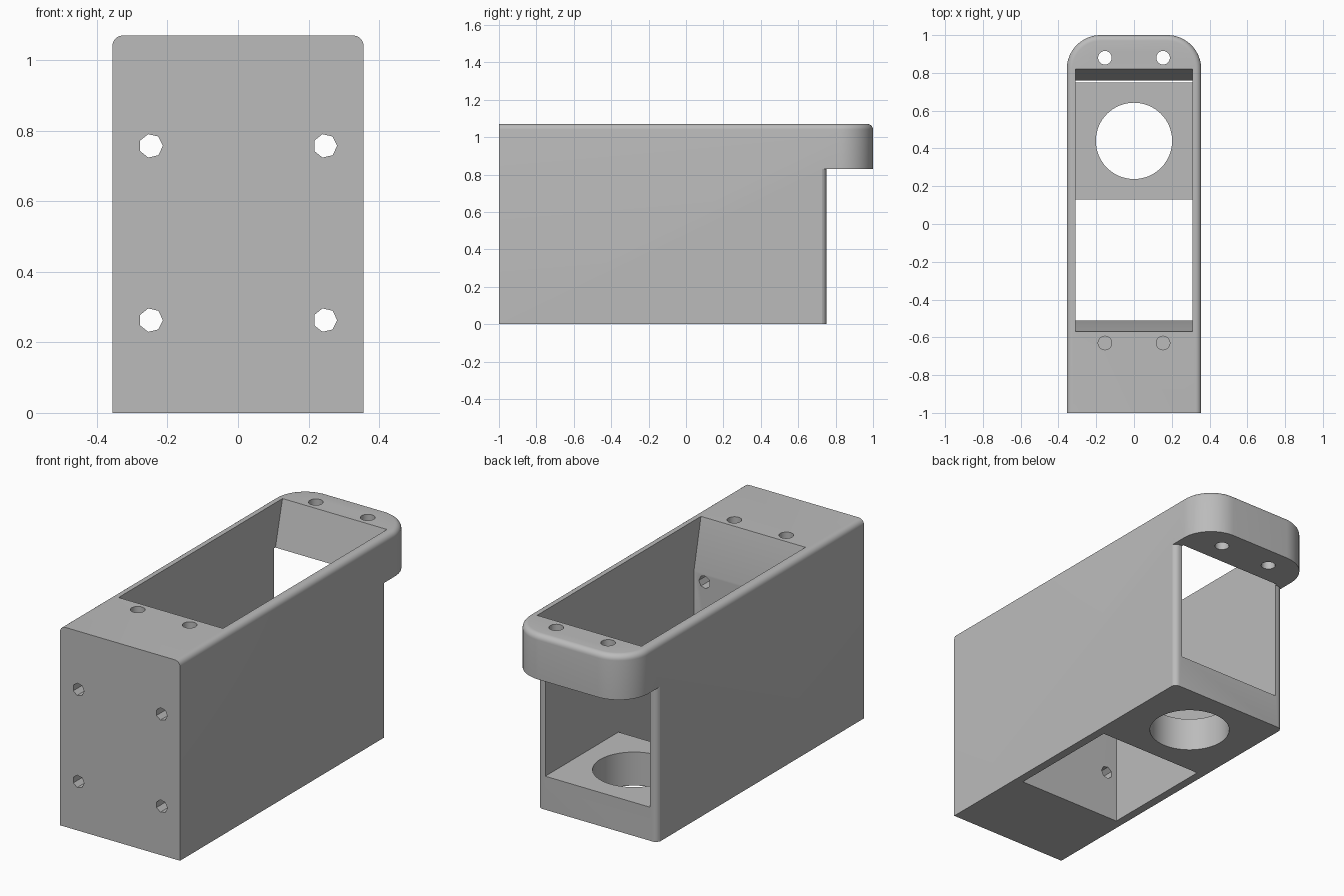
import bpy, bmesh, math

if "Cube" in bpy.data.objects:
    bpy.data.objects.remove(bpy.data.objects["Cube"])

W, TOP, FILLET = 0.356, 1.07, 0.03


def make_object(name, bm):
    bmesh.ops.recalc_face_normals(bm, faces=bm.faces)
    mesh = bpy.data.meshes.new(name)
    bm.to_mesh(mesh)
    bm.free()
    obj = bpy.data.objects.new(name, mesh)
    bpy.context.collection.objects.link(obj)
    return obj


def loft(name, rings):
    """Skin a stack of equal-length rings and cap both ends."""
    bm = bmesh.new()
    vs = [[bm.verts.new(p) for p in ring] for ring in rings]
    n = len(vs[0])
    for a, b in zip(vs, vs[1:]):
        for i in range(n):
            j = (i + 1) % n
            bm.faces.new((a[i], a[j], b[j], b[i]))
    bm.faces.new(vs[0])
    bm.faces.new(vs[-1])
    return make_object(name, bm)


def outline(inset, z):
    """Plan of the housing: square front, rounded back corners."""
    w, r = W - inset, 0.18 - inset
    right = [(w, -1.0)]
    for i in range(17):
        a = math.pi / 2 * i / 16
        right.append((w - r + r * math.cos(a), 0.82 + r * math.sin(a)))
    return [(x, y, z) for x, y in right] + [(-x, y, z) for x, y in reversed(right)]


def hole(name, radius, sides, axis, a, b, lo, hi):
    """Cylinder cutter along z (a, b = x, y) or along y (a, b = x, z)."""
    rings = []
    for t in (lo, hi):
        ring = []
        for i in range(sides):
            ang = 2 * math.pi * i / sides
            u, v = a + radius * math.cos(ang), b + radius * math.sin(ang)
            ring.append((u, v, t) if axis == 'z' else (u, t, v))
        rings.append(ring)
    return loft(name, rings)


def cut(target, cutter):
    cutter.hide_render = True
    mod = target.modifiers.new("cut", 'BOOLEAN')
    mod.operation, mod.solver, mod.object = 'DIFFERENCE', 'EXACT', cutter
    bpy.context.view_layer.objects.active = target
    bpy.ops.object.modifier_apply(modifier=mod.name)
    bpy.data.objects.remove(cutter, do_unlink=True)


# Housing block with a filleted top edge
rings = [outline(0, 0)]
for i in range(7):
    a = math.pi / 2 * i / 6
    rings.append(outline(FILLET * (1 - math.cos(a)), TOP - FILLET + FILLET * math.sin(a)))
housing = loft("housing", rings)

# Step below the overhanging rear lip, leaving small rounded corners
half = [(0.6, 1.2), (0.6, 0.715)]
for i in range(1, 7):
    a = math.pi / 2 * i / 6
    half.append((W - FILLET + FILLET * math.cos(a), 0.72 + FILLET * math.sin(a)))
plan = half + [(-x, y) for x, y in reversed(half)]
cut(housing, loft("step_cutter", [[(x, y, z) for x, y in plan] for z in (-0.2, 0.83)]))

# Cavity: tapered top mouth, open back, floor shelf, open bottom
side = [(-0.583, 1.13), (-0.51, 0.80), (-0.51, -0.1), (0.13, -0.1),
        (0.13, 0.18), (0.76, 0.18), (0.76, 0.83), (0.835, 1.13)]
cut(housing, loft("cavity_cutter", [[(x, y, z) for y, z in side] for x in (-0.31, 0.31)]))

# Large round hole in the floor shelf
cut(housing, hole("floor_hole", 0.202, 64, 'z', 0, 0.44, -0.1, 0.3))

# Screw holes: lip (through), top (blind) and front wall (coarse, through)
for s in (-1, 1):
    cut(housing, hole("lip_hole", 0.036, 24, 'z', s * 0.154, 0.88, 0.7, 1.2))
    cut(housing, hole("top_hole", 0.036, 24, 'z', s * 0.154, -0.63, 0.80, 1.2))
    for z in (0.263, 0.757):
        cut(housing, hole("front_hole", 0.034, 7, 'y', s * 0.247, z, -1.1, -0.4))

# Single grey finish
grey = bpy.data.materials.new("grey plastic")
grey.diffuse_color = (0.5, 0.5, 0.5, 1)
grey.use_nodes = True
grey.node_tree.nodes["Principled BSDF"].inputs["Base Color"].default_value = grey.diffuse_color
housing.data.materials.clear()
housing.data.materials.append(grey)
for p in housing.data.polygons:
    p.material_index = 0

bpy.ops.object.select_all(action='DESELECT')
housing.select_set(True)
bpy.context.view_layer.objects.active = housing
bpy.ops.object.shade_smooth_by_angle(angle=math.radians(30))
